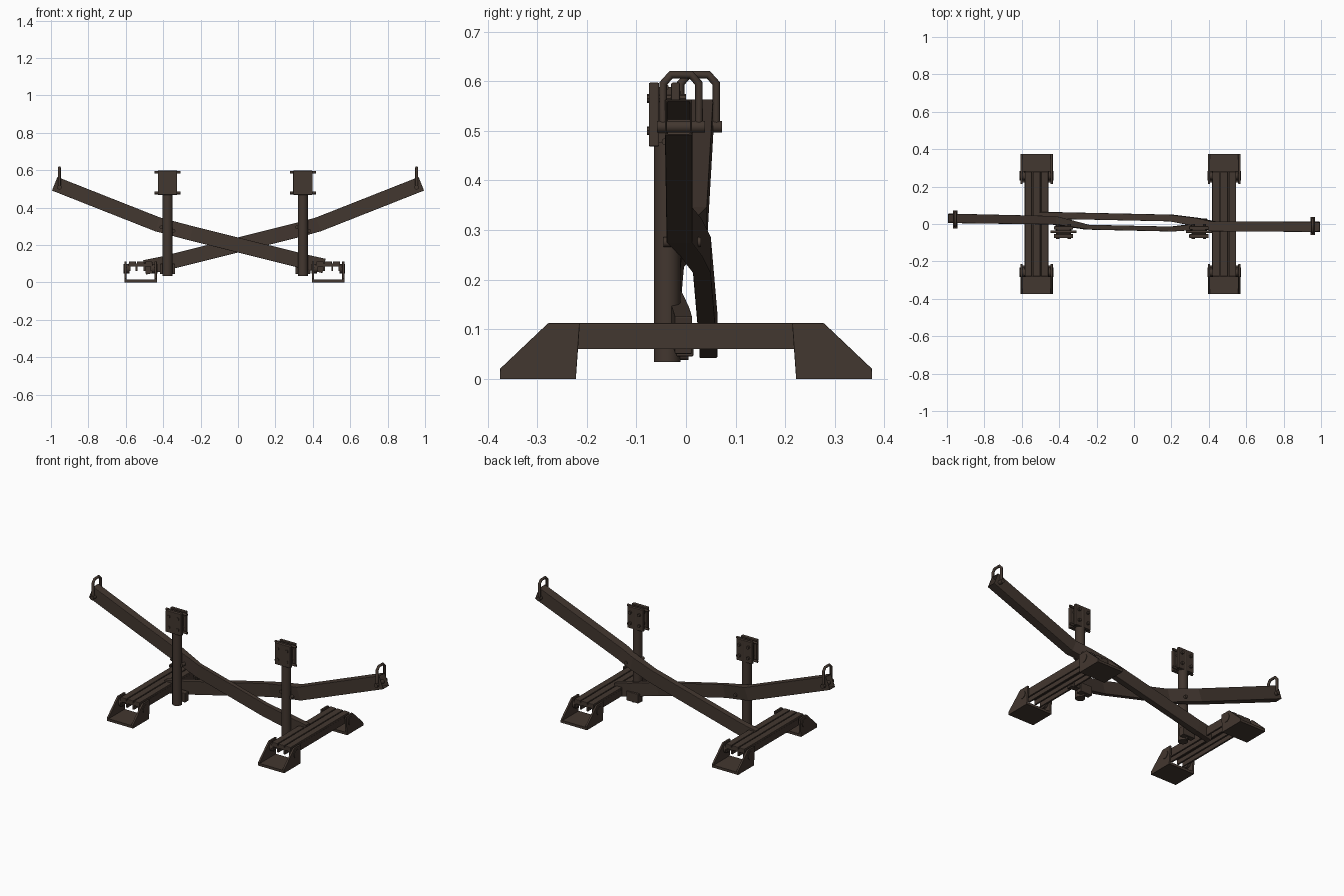
import bpy, bmesh, math
from mathutils import Vector

if "Cube" in bpy.data.objects:
    bpy.data.objects.remove(bpy.data.objects["Cube"])

mat = bpy.data.materials.new("dark_brown_metal")
mat.use_nodes = True
COLOR = (0.055, 0.038, 0.029, 1)
mat.diffuse_color = COLOR
mat.node_tree.nodes["Principled BSDF"].inputs["Base Color"].default_value = COLOR


def finish(name, bm, bevel=0.0, smooth=False):
    bmesh.ops.recalc_face_normals(bm, faces=bm.faces)
    me = bpy.data.meshes.new(name)
    bm.to_mesh(me)
    bm.free()
    me.materials.append(mat)
    ob = bpy.data.objects.new(name, me)
    bpy.context.collection.objects.link(ob)
    if bevel:
        mod = ob.modifiers.new("soft_edges", 'BEVEL')
        mod.width, mod.segments = bevel, 2
    if smooth:
        bpy.ops.object.select_all(action='DESELECT')
        ob.select_set(True)
        bpy.context.view_layer.objects.active = ob
        bpy.ops.object.shade_smooth_by_angle()
    return ob


def box(name, x, y, z, bevel=0.0):
    """Box from (min, max) ranges."""
    bm = bmesh.new()
    bmesh.ops.create_cube(bm, size=1)
    for v in bm.verts:
        v.co = [r[0] + (c + 0.5) * (r[1] - r[0]) for c, r in zip(v.co, (x, y, z))]
    return finish(name, bm, bevel)


def rod(name, a, b, radius, sides=16):
    a, b = Vector(a), Vector(b)
    bm = bmesh.new()
    bmesh.ops.create_cone(bm, cap_ends=True, segments=sides, radius1=radius,
                          radius2=radius, depth=(b - a).length)
    turn = Vector((0, 0, 1)).rotation_difference(b - a)
    for v in bm.verts:
        v.co = turn @ v.co + (a + b) / 2
    return finish(name, bm, smooth=True)


def plate(name, outline, x0, x1):
    """Outline in the y-z plane, extruded along x."""
    bm = bmesh.new()
    face = bm.faces.new([bm.verts.new((x0, y, z)) for y, z in outline])
    grown = bmesh.ops.extrude_face_region(bm, geom=[face])["geom"]
    bmesh.ops.translate(bm, vec=(x1 - x0, 0, 0),
                        verts=[g for g in grown if isinstance(g, bmesh.types.BMVert)])
    return finish(name, bm, 0.002)


def arm(name, path, height):
    """Rectangular tube along (x, y, z, width) points, hollow at the tip."""
    bm = bmesh.new()
    rings = []
    for i, (x, y, z, w) in enumerate(path):
        p, q = path[max(i - 1, 0)], path[min(i + 1, len(path) - 1)]
        t = Vector((q[0] - p[0], 0, q[2] - p[2])).normalized()
        up = Vector((-t.z, 0, t.x)) * height / 2
        side = Vector((0, w / 2, 0))
        c = Vector((x, y, z))
        rings.append([bm.verts.new(c + s * side + u * up)
                      for s, u in ((-1, -1), (1, -1), (1, 1), (-1, 1))])
    for r, s in zip(rings, rings[1:]):
        for k in range(4):
            bm.faces.new((r[k], r[(k + 1) % 4], s[(k + 1) % 4], s[k]))
    tip = bm.faces.new(rings[0])
    bm.faces.new(rings[-1])
    bmesh.ops.recalc_face_normals(bm, faces=bm.faces)
    inward = -tip.normal.copy()
    bmesh.ops.inset_region(bm, faces=[tip], thickness=0.006)
    hole = bmesh.ops.extrude_discrete_faces(bm, faces=[tip])["faces"][0]
    bmesh.ops.translate(bm, vec=inward * 0.1, verts=hole.verts)
    return finish(name, bm, 0.003)


def tip_loop(name, x, y):
    """Rounded shackle standing on the arm tip."""
    cu = bpy.data.curves.new(name, 'CURVE')
    cu.dimensions = '3D'
    cu.bevel_depth, cu.bevel_resolution = 0.008, 2
    sp = cu.splines.new('POLY')
    h = 0.036
    pts = [(-h, 0.5), (-h, 0.595), (-h + 0.016, 0.613),
           (h - 0.016, 0.613), (h, 0.595), (h, 0.5)]
    sp.points.add(len(pts) - 1)
    for p, (dy, z) in zip(sp.points, pts):
        p.co = (x, y + dy, z, 1)
    cu.use_fill_caps = True
    cu.materials.append(mat)
    ob = bpy.data.objects.new(name, cu)
    bpy.context.collection.objects.link(ob)
    rod(name + "_pin", (x, y - h - 0.012, 0.508), (x, y + h + 0.012, 0.508), 0.012)


# Crossing arms
arm("right_arm", [(-0.98, 0.03, 0.527, 0.05), (-0.43, 0.02, 0.31, 0.045),
                  (-0.25, -0.017, 0.262, 0.026), (0.2, -0.027, 0.15, 0.026),
                  (0.36, -0.012, 0.11, 0.035), (0.46, -0.005, 0.088, 0.035)], 0.078)
arm("left_arm", [(0.98, -0.015, 0.527, 0.055), (0.43, -0.013, 0.31, 0.052),
                 (0.34, 0.01, 0.285, 0.045), (0.2, 0.032, 0.25, 0.036),
                 (-0.4, 0.045, 0.1, 0.036), (-0.5, 0.045, 0.08, 0.036)], 0.078)
tip_loop("right_tip_loop", -0.955, 0.025)
tip_loop("left_tip_loop", 0.955, -0.01)

# Upright posts with clamp heads
for side, px in (("right", -0.377), ("left", 0.347)):
    rod(side + "_post", (px, -0.038, 0.034), (px, -0.038, 0.58), 0.027, 24)
    box(side + "_post_bracket", (px - 0.04, px + 0.04), (-0.02, 0.015), (0.045, 0.1), 0.003)
    rod(side + "_post_bolt", (px, -0.05, 0.046), (px, 0.005, 0.046), 0.008)
    for name, y in (("front", (-0.075, -0.054)), ("back", (-0.03, -0.012))):
        box(f"{side}_clamp_{name}", (px - 0.052, px + 0.052), y, (0.468, 0.597), 0.003)
    box(side + "_clamp_core", (px - 0.035, px + 0.035), (-0.056, -0.028), (0.475, 0.588))
    for z in (0.478, 0.588):
        rod(side + "_clamp_rod", (px - 0.07, -0.042, z), (px + 0.07, -0.042, z), 0.007)
    for dx in (-0.03, 0.03):
        for z in (0.5, 0.565):
            rod(side + "_clamp_bolt", (px + dx, -0.079, z), (px + dx, 0.0, z), 0.009, 8)
    for dx in (-0.032, 0.032):
        rod(side + "_arm_bolt", (px + dx, -0.045, 0.285 - dx * 0.3),
            (px + dx, 0.03, 0.285 - dx * 0.3), 0.01)

# Cross beams and open foot brackets
for side, cx in (("right", -0.521), ("left", 0.482)):
    box(side + "_beam_web", (cx - 0.063, cx + 0.063), (-0.28, 0.28), (0.085, 0.1))
    for dx, w in ((-0.044, 0.019), (0, 0.02), (0.044, 0.019)):
        box(side + "_beam_rail", (cx + dx - w, cx + dx + w), (-0.28, 0.28), (0.092, 0.112), 0.003)
    for dx in (-0.059, -0.022, 0.022, 0.059):
        box(side + "_beam_flange", (cx + dx - 0.005, cx + dx + 0.005), (-0.28, 0.28), (0.06, 0.1))
    for end, s in (("front", -1), ("back", 1)):
        foot = f"{side}_{end}_foot"
        box(foot + "_floor", (cx - 0.087, cx + 0.087), sorted((s * 0.222, s * 0.375)), (0, 0.015))
        outline = [(s * y, z) for y, z in ((0.375, 0), (0.375, 0.02), (0.278, 0.112),
                                           (0.214, 0.112), (0.222, 0))]
        for d in (-1, 1):
            plate(foot + "_cheek", outline, cx + d * 0.075, cx + d * 0.087)
            rod(foot + "_bolt", (cx + d * 0.06, s * 0.258, 0.073),
                (cx + d * 0.09, s * 0.258, 0.073), 0.025, 24)
